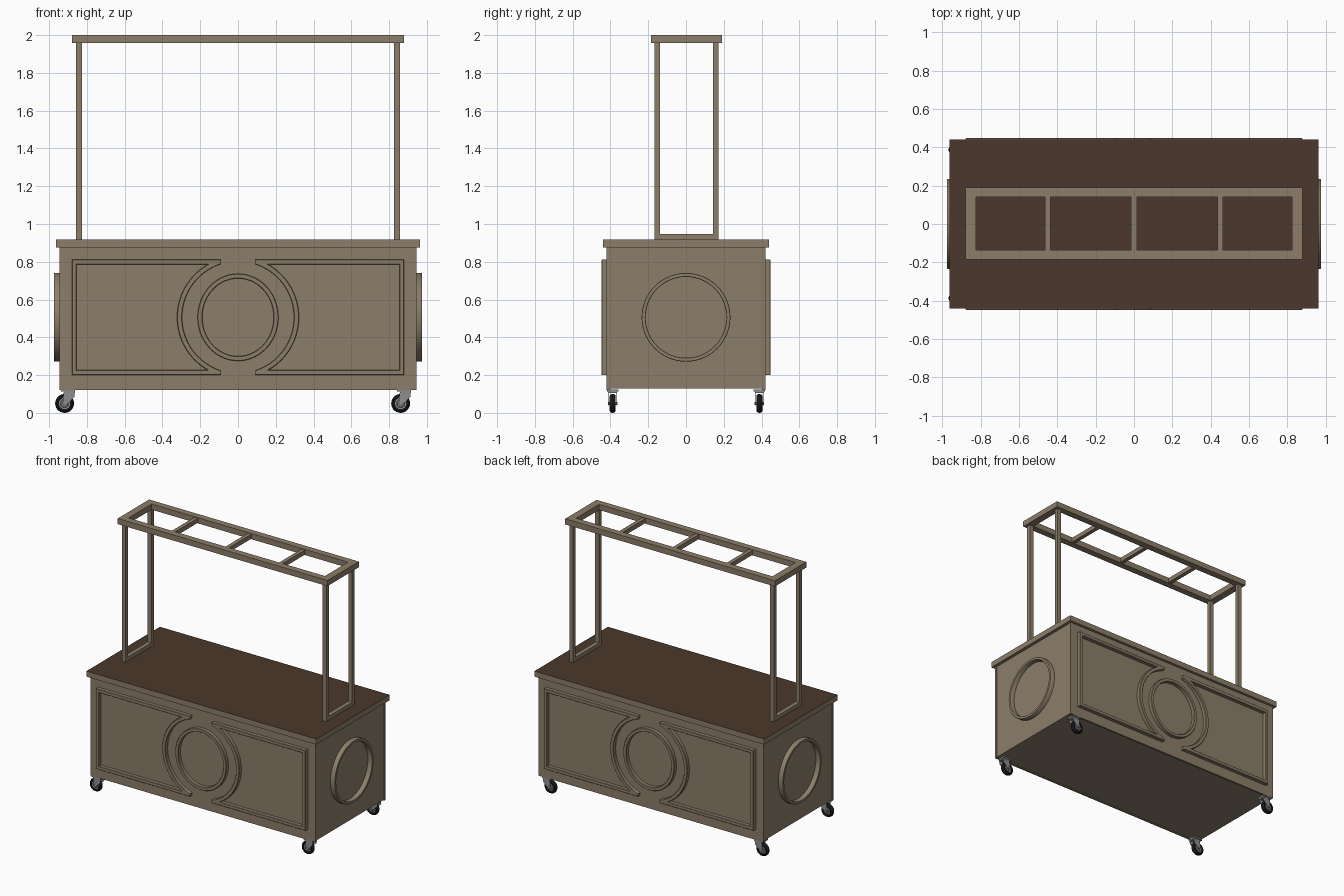
import bpy, bmesh, math
from mathutils import Vector

if "Cube" in bpy.data.objects:
    bpy.data.objects.remove(bpy.data.objects["Cube"])


def mat(name, rgb):
    m = bpy.data.materials.new(name)
    m.diffuse_color = (*rgb, 1)
    m.use_nodes = True
    m.node_tree.nodes["Principled BSDF"].inputs["Base Color"].default_value = m.diffuse_color
    return m


TAN = mat("weathered tan wood", (0.262, 0.209, 0.144))
BROWN = mat("dark brown top", (0.072, 0.039, 0.025))
METAL = mat("grey metal", (0.27, 0.27, 0.28))
BLACK = mat("black rubber", (0.008, 0.008, 0.009))


def finish(name, bm, m, smooth=False):
    bmesh.ops.remove_doubles(bm, verts=bm.verts, dist=1e-5)
    bmesh.ops.recalc_face_normals(bm, faces=bm.faces)
    me = bpy.data.meshes.new(name)
    bm.to_mesh(me)
    bm.free()
    me.materials.append(m)
    ob = bpy.data.objects.new(name, me)
    bpy.context.collection.objects.link(ob)
    if smooth:
        bpy.ops.object.select_all(action='DESELECT')
        ob.select_set(True)
        bpy.context.view_layer.objects.active = ob
        bpy.ops.object.shade_smooth_by_angle(angle=math.radians(35))
    return ob


def box(name, x0, x1, y0, y1, z0, z1, m=TAN):
    bm = bmesh.new()
    bmesh.ops.create_cube(bm, size=1)
    for v in bm.verts:
        v.co = Vector(((x0 + x1) / 2 + v.co.x * (x1 - x0),
                       (y0 + y1) / 2 + v.co.y * (y1 - y0),
                       (z0 + z1) / 2 + v.co.z * (z1 - z0)))
    return finish(name, bm, m)


def loft(name, loops, m, smooth=True):
    """Bridge point loops into a closed tube (last loop joins the first)."""
    bm = bmesh.new()
    vs = [[bm.verts.new(p) for p in lp] for lp in loops]
    n = len(vs[0])
    for i in range(len(vs)):
        a, b = vs[i], vs[(i + 1) % len(vs)]
        for j in range(n):
            k = (j + 1) % n
            bm.faces.new((a[j], a[k], b[k], b[j]))
    bmesh.ops.dissolve_degenerate(bm, dist=1e-6, edges=bm.edges)
    return finish(name, bm, m, smooth)


def moulding(name, outer, inner, place, d0, d1):
    """Raised trim between two outlines, d0..d1 away from the centre."""
    c = 0.003
    mid = lambda f: [(o[0] + (i[0] - o[0]) * f, o[1] + (i[1] - o[1]) * f)
                     for o, i in zip(outer, inner)]
    loops = [(outer, d0), (outer, d1 - c), (mid(.1), d1), (mid(.9), d1),
             (inner, d1 - c), (inner, d0)]
    return loft(name, [[place(u, v, d) for u, v in lp] for lp, d in loops], TAN)


# Cabinet: core, overhanging front and back boards, worktop
box("cabinet_core", -.94, .94, -.41, .41, .128, .877)
for s, n in ((-1, "front"), (1, "back")):
    box(n + "_board", -.945, .945, *sorted((s * .405, s * .42)), .122, .877)
top = box("worktop", -.964, .964, -.44, .44, .875, .917)
top.data.materials.append(BROWN)
for p in top.data.polygons:
    if p.normal.z > .9:
        p.material_index = 1

# Trim on the long faces: two panel frames and an oval ring each
CZ = .506


def ellipse(rx, rz, n=56):
    return [(rx * math.cos(2 * math.pi * i / n), CZ + rz * math.sin(2 * math.pi * i / n))
            for i in range(n)]


def arc(r, h, n=32):
    a = math.asin(h / r)
    return [(-r * math.cos(-a + 2 * a * i / n), CZ + r * math.sin(-a + 2 * a * i / n))
            for i in range(n + 1)]


oa, ia = arc(.296, .282), arc(.323, .279)
outer = [(-.88, .811), (-.88, .201), (oa[0][0], .201)] + oa + [(oa[-1][0], .811)]
inner = [(-.854, .785), (-.854, .227), ia[0]] + ia + [ia[-1]]
flip = lambda pts: [(-u, v) for u, v in pts]
for s, n in ((-1, "front"), (1, "back")):
    place = lambda u, v, d, s=s: (u, s * d, v)
    moulding(n + "_left_frame", outer, inner, place, .418, .448)
    moulding(n + "_right_frame", flip(outer), flip(inner), place, .418, .448)
    moulding(n + "_ring", ellipse(.214, .231), ellipse(.189, .206), place, .418, .448)

# Round trim on the short ends
for s, n in ((-1, "left"), (1, "right")):
    place = lambda u, v, d, s=s: (s * d, u, v)
    moulding(n + "_end_ring", ellipse(.235, .235), ellipse(.214, .214), place, .935, .975)

# Overhead rack
RY = .003
for s, n in ((-1, "left"), (1, "right")):
    for t, k in ((-1, "front"), (1, "back")):
        x, y = s * .842, RY + t * .155
        box(f"{n}_{k}_post", x - .016, x + .016, y - .015, y + .015, .917, 1.96)
    box(n + "_foot_rail", s * .842 - .016, s * .842 + .016, RY - .14, RY + .14, .917, .946)
    box(n + "_rack_end", *sorted((s * .824, s * .88)), RY - .138, RY + .138, 1.957, 2.0)
for t, k in ((-1, "front"), (1, "back")):
    box(k + "_rack_beam", -.88, .88, *sorted((RY + t * .138, RY + t * .188)), 1.957, 2.0)
for i, x in enumerate((-.45, 0, .45)):
    box(f"rack_crossbar_{i + 1}", x - .015, x + .015, RY - .14, RY + .14, 1.962, 1.996)


# Swivel casters, all trailing towards -x
def lathe(name, cx, cy, cz, profile, m, n=28):
    """Closed (radius, y) profile spun around the wheel axle."""
    loops = [[(cx + r * math.cos(2 * math.pi * i / n), cy + w,
               cz + r * math.sin(2 * math.pi * i / n)) for i in range(n)] for r, w in profile]
    return loft(name, loops, m)


def plate(name, pts, y0, y1):
    bm = bmesh.new()
    f = bm.faces.new([bm.verts.new((x, y0, z)) for x, z in pts])
    ext = bmesh.ops.extrude_face_region(bm, geom=[f])
    for v in ext["geom"]:
        if isinstance(v, bmesh.types.BMVert):
            v.co.y = y1
    return finish(name, bm, METAL)


TYRE = [(.030, -.015), (.040, -.016), (.046, -.012), (.050, -.004),
        (.050, .004), (.046, .012), (.040, .016), (.030, .015)]
HUB = [(.002, -.014), (.018, -.014), (.022, -.010), (.031, -.010),
       (.031, .010), (.022, .010), (.018, .014), (.002, .014)]
AXLE = [(.0005, -.026), (.008, -.026), (.008, .026), (.0005, .026)]
for wx, n in ((-.918, "left"), (.861, "right")):
    for wy, k in ((-.388, "front"), (.388, "back")):
        c = f"{n}_{k}_caster_"
        lathe(c + "tyre", wx, wy, .05, TYRE, BLACK)
        lathe(c + "hub", wx, wy, .05, HUB, METAL)
        lathe(c + "axle", wx, wy, .05, AXLE, METAL, 12)
        px = wx + .018
        box(c + "mount", px - .038, px + .038, wy - .03, wy + .03, .114, .125, METAL)
        box(c + "fork_crown", px - .022, px + .036, wy - .024, wy + .024, .104, .115, METAL)
        side = [(px - .022, .112), (px + .036, .112), (px + .034, .085),
                (wx + .012, .044), (wx, .038), (wx - .011, .046)]
        for t, e in ((-1, "a"), (1, "b")):
            plate(c + "fork_" + e, side, wy + t * .019, wy + t * .023)
